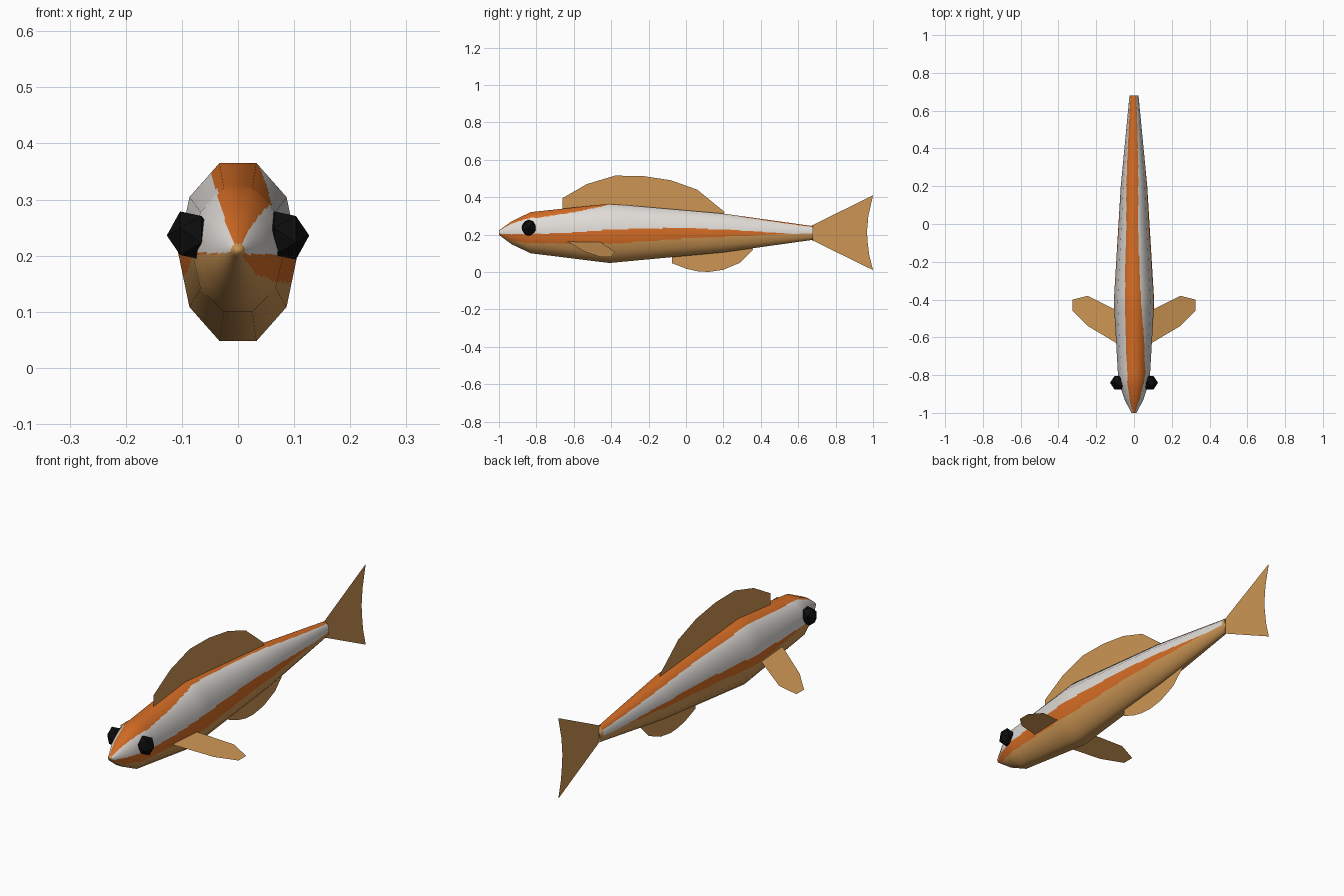
import bpy, bmesh, math
from mathutils import Vector

if "Cube" in bpy.data.objects:
    bpy.data.objects.remove(bpy.data.objects["Cube"])


def material(name, rgb):
    m = bpy.data.materials.new(name)
    m.diffuse_color = (*rgb, 1)
    m.use_nodes = True
    m.node_tree.nodes["Principled BSDF"].inputs["Base Color"].default_value = m.diffuse_color
    return m


TAN = material("tan", (0.61, 0.305, 0.089))
ORANGE = material("orange", (0.66, 0.15, 0.018))
WHITE = material("off_white", (0.74, 0.71, 0.68))
BLACK = material("black", (0.004, 0.004, 0.004))


def lerp(table, y):
    """Piecewise linear lookup in [(y, value), ...]."""
    if y <= table[0][0]:
        return table[0][1]
    for (a, va), (b, vb) in zip(table, table[1:]):
        if y <= b:
            return va + (vb - va) * (y - a) / (b - a)
    return table[-1][1]


def add_object(name, bm, mats):
    me = bpy.data.meshes.new(name)
    bm.to_mesh(me)
    bm.free()
    for m in mats:
        me.materials.append(m)
    ob = bpy.data.objects.new(name, me)
    bpy.context.collection.objects.link(ob)
    return ob


# Body profile: half width, bottom and top along y
WIDTH = [(-1, .013), (-.93, .05), (-.83, .083), (-.41, .107), (.2, .07), (.68, .024)]
BOTTOM = [(-1, .198), (-.93, .147), (-.83, .1), (-.41, .048), (.2, .105), (.68, .172)]
TOP = [(-1, .222), (-.93, .272), (-.83, .32), (-.41, .365), (.2, .312), (.68, .245)]
# Stripe limits: back stripe in share of half width, side stripes in height
BACK_R = [(-1, .5), (-.8, .7), (-.6, .55), (-.4, .34), (0, .25), (.68, .5)]
BACK_L = [(-1, .5), (-.8, .42), (-.6, .46), (-.4, .46), (0, .5), (.68, .75)]
SIDE_TOP = {1: [(-1, .203), (-.8, .203), (-.6, .212), (-.4, .228), (0, .236), (.3, .222), (.55, .205)],
            -1: [(-1, .205), (-.8, .205), (-.4, .215), (0, .225), (.3, .217), (.55, .205)]}
SIDE_LOW = {1: [(-1, .2), (-.93, .165), (-.85, .155), (-.4, .15), (0, .18), (.3, .192), (.55, .205)],
            -1: [(-1, .205), (-.8, .2), (-.6, .175), (-.4, .165), (0, .183), (.3, .195), (.55, .205)]}


def body_colour(c):
    side = 1 if c.x >= 0 else -1
    mid = (lerp(TOP, c.y) + lerp(BOTTOM, c.y)) / 2
    limit = lerp(BACK_R if side > 0 else BACK_L, c.y) * lerp(WIDTH, c.y)
    if c.z > mid and abs(c.x) < limit:
        return 1
    if c.z > lerp(SIDE_TOP[side], c.y):
        return 2
    return 1 if c.z > lerp(SIDE_LOW[side], c.y) else 0


# Body: ten-sided loft, finely divided so the stripes can follow the faces
SIDES, DIV = 10, 14
stations = []
for (a, _), (b, _) in zip(WIDTH, WIDTH[1:]):
    n = max(3, round((b - a) / .02))
    stations += [a + (b - a) * i / n for i in range(n)]
stations.append(WIDTH[-1][0])

section = []
for s in range(SIDES):
    p, q = [Vector((math.cos(k * math.tau / SIDES), math.sin(k * math.tau / SIDES)))
            for k in (s, s + 1)]
    section += [p.lerp(q, i / DIV) for i in range(DIV)]

bm = bmesh.new()
rings, normals = [], []
for y in stations:
    w, lo, hi = lerp(WIDTH, y), lerp(BOTTOM, y), lerp(TOP, y)
    h, mid = (hi - lo) / 2 / math.sin(math.radians(72)), (hi + lo) / 2
    slope = (lerp(WIDTH, y + .04) - lerp(WIDTH, y - .04)) / (min(y + .04, .68) - max(y - .04, -1))
    rings.append([bm.verts.new((w * u.x, y, mid + h * u.y)) for u in section])
    for u in section:
        n = Vector((u.x / w, 0, u.y / h)).normalized()
        normals.append((n + Vector((0, -slope, 0))).normalized())
N = len(section)
for r0, r1 in zip(rings, rings[1:]):
    for i in range(N):
        j = (i + 1) % N
        f = bm.faces.new((r0[i], r0[j], r1[j], r1[i]))
        f.material_index = body_colour(f.calc_center_median())
        f.smooth = True
bm.faces.new(rings[0])
bm.faces.new(rings[-1])
bmesh.ops.recalc_face_normals(bm, faces=bm.faces)
body = add_object("body", bm, [TAN, ORANGE, WHITE])
# Rounded shading over the ten sides
body.data.normals_split_custom_set_from_vertices(normals)


def fin(name, points):
    bm = bmesh.new()
    bm.faces.new([bm.verts.new(p) for p in points])
    return add_object(name, bm, [TAN])


# Upright fins, outlines in (y, z)
UPRIGHT = {
    "dorsal_fin": [(-.66, .32), (.2, .29), (.205, .322), (.06, .44), (-.08, .49), (-.23, .513),
                   (-.38, .515), (-.53, .47), (-.66, .395)],
    "belly_fin": [(-.075, .1), (-.075, .047), (0, .018), (.06, .004), (.12, 0), (.2, .012),
                  (.29, .05), (.36, .12), (.34, .15)],
    "tail_fin": [(.67, .172), (1, .01), (.98, .09), (.97, .17), (.968, .22), (.975, .3),
                 (1, .41), (.67, .247)],
}
for name, outline in UPRIGHT.items():
    fin(name, [(0, y, z) for y, z in outline])

# Paired side fins, sloping down outwards, and eyes
PECTORAL = [(.085, -.635), (.085, -.46), (.245, -.38), (.325, -.4), (.325, -.46), (.245, -.54)]
for side, label in ((1, "right"), (-1, "left")):
    pts = [(side * x, y, .157 - (x - .1) * .34) for x, y in PECTORAL]
    fin(label + "_pectoral_fin", pts if side > 0 else pts[::-1])
    bpy.ops.mesh.primitive_ico_sphere_add(subdivisions=1, radius=1,
                                          location=(side * .084, -.84, .236),
                                          rotation=(0, side * math.pi / 2, 0))
    eye = bpy.context.object
    eye.name = label + "_eye"
    eye.scale = (.048, .042, .043)
    eye.data.materials.append(BLACK)
